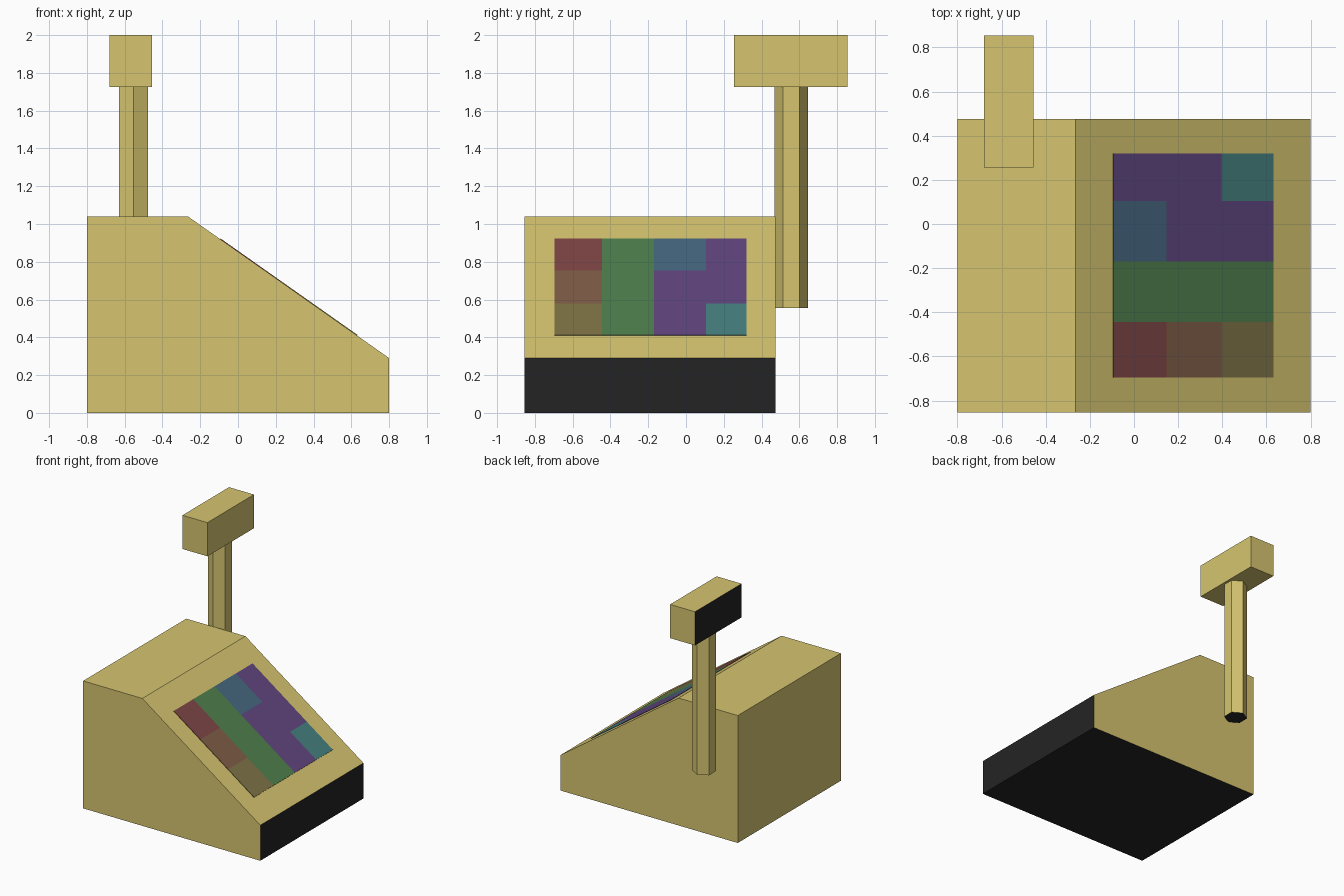
import bpy, bmesh, math
from mathutils import Vector

if "Cube" in bpy.data.objects:
    bpy.data.objects.remove(bpy.data.objects["Cube"])

def srgb(c):
    return tuple(((v / 255 + 0.055) / 1.055) ** 2.4 if v > 10 else v / 3294.6 for v in c) + (1.0,)

def material(name, c):
    m = bpy.data.materials.new(name)
    m.diffuse_color = srgb(c)
    m.use_nodes = True
    m.node_tree.nodes["Principled BSDF"].inputs["Base Color"].default_value = m.diffuse_color
    return m

tan = material("tan", (214, 197, 112))
black = material("black", (36, 36, 36))

def prism(name, profile, extrude, mats, is_black=lambda n: False):
    """Extrude a flat profile; faces whose normal meets the rule become black."""
    bm = bmesh.new()
    face = bm.faces.new([bm.verts.new(p) for p in profile])
    res = bmesh.ops.extrude_face_region(bm, geom=[face])
    # the starting face stays in place, so the solid is closed
    bmesh.ops.translate(bm, vec=Vector(extrude),
                        verts=[v for v in res["geom"] if isinstance(v, bmesh.types.BMVert)])
    bmesh.ops.recalc_face_normals(bm, faces=bm.faces)
    for f in bm.faces:
        f.normal_update()
        f.material_index = 1 if is_black(f.normal) else 0
    me = bpy.data.meshes.new(name)
    bm.to_mesh(me)
    bm.free()
    for m in mats:
        me.materials.append(m)
    ob = bpy.data.objects.new(name, me)
    bpy.context.collection.objects.link(ob)
    return ob

# Sloped register body, black underside and low front lip
TOP, LIP, X_TOP, X_LIP = 1.04, 0.29, -0.265, 0.8
body = [(-0.8, 0), (X_LIP, 0), (X_LIP, LIP), (X_TOP, TOP), (-0.8, TOP)]
prism("body", [(x, -0.855, z) for x, z in body], (0, 1.33, 0), [tan, black],
      lambda n: n.z < -0.9 or n.x > 0.9)

# Six-sided pole on the side of the body
R = 0.0885
hexagon = [(-0.5525 + R * math.sin(math.radians(60 * i)),
            0.557 + R * math.cos(math.radians(60 * i)), 0.555) for i in range(6)]
prism("display_pole", hexagon, (0, 0, 1.17), [tan, black], lambda n: abs(n.z) > 0.9)

# Customer display head with a black screen facing away
head = [(-0.68, 0.255), (-0.455, 0.255), (-0.455, 0.855), (-0.68, 0.855)]
prism("display_head", [(x, y, 1.725) for x, y in head], (0, 0, 0.275), [tan, black],
      lambda n: n.x < -0.9)

# Key panels: thin plates lying on the slope
slope = (LIP - TOP) / (X_LIP - X_TOP)
normal = Vector((-slope, 0, 1)).normalized()
X = [-0.095, 0.145, 0.395, 0.63]
Y = [-0.695, -0.445, -0.17, 0.105, 0.32]
panels = [  # name, colour, first and last column in x, then in y
    ("red", (127, 70, 70), [(0, 1, 0, 1)]),
    ("brown", (127, 93, 70), [(1, 2, 0, 1)]),
    ("olive", (126, 115, 70), [(2, 3, 0, 1)]),
    ("green", (79, 127, 77), [(0, 3, 1, 2)]),
    ("blue", (70, 103, 127), [(0, 1, 2, 3)]),
    ("purple", (97, 70, 127), [(1, 3, 2, 3), (0, 2, 3, 4)]),
    ("teal", (70, 127, 127), [(2, 3, 3, 4)]),
]
for name, colour, rects in panels:
    mat = material(name, colour)
    for a, b, c, d in rects:
        corners = [(X[a], Y[c]), (X[b], Y[c]), (X[b], Y[d]), (X[a], Y[d])]
        prism(name + "_keys", [(x, y, TOP + (x - X_TOP) * slope) for x, y in corners],
              normal * 0.004, [mat])
